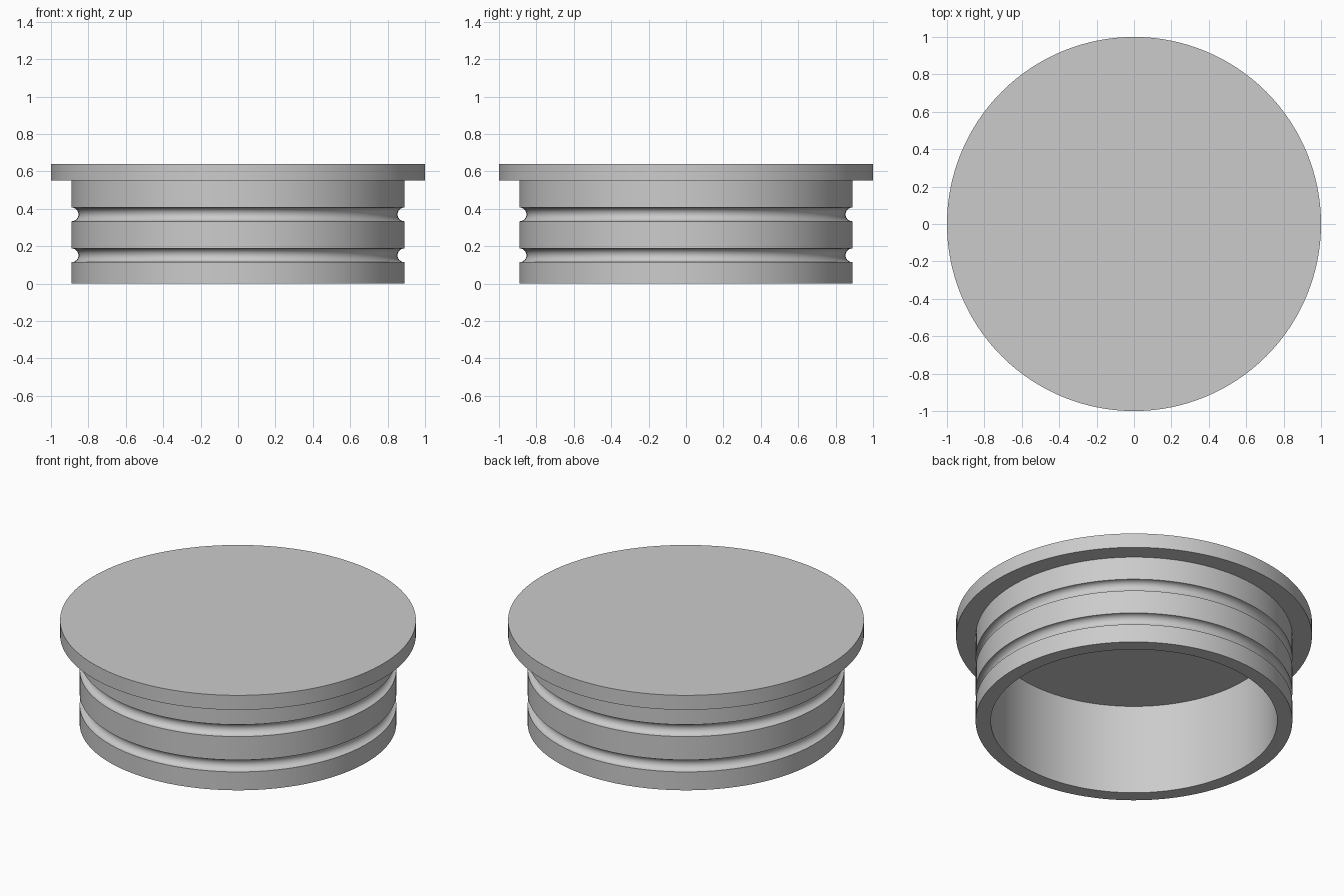
import bpy
import bmesh
from math import cos, sin, pi, radians
from mathutils import Matrix, Vector

default = bpy.data.objects.get("Cube")
if default:
    bpy.data.objects.remove(default, do_unlink=True)

SEGMENTS = 128
BODY_R, BORE_R, FLANGE_R = 0.89, 0.805, 1.0
FLANGE_Z, TOP_Z, CEILING_Z = 0.55, 0.64, 0.56
GROOVE_R = 0.037
GROOVES = (0.151, 0.37)

grey = bpy.data.materials.new("plain grey")
grey.use_nodes = True
colour = (0.6, 0.6, 0.6, 1)
grey.diffuse_color = colour
grey.node_tree.nodes["Principled BSDF"].inputs["Base Color"].default_value = colour


def groove(z, steps=12):
    """Half-round notch cut into the body wall, from bottom to top."""
    return [(BODY_R - GROOVE_R * sin(pi * i / steps),
             z - GROOVE_R * cos(pi * i / steps)) for i in range(steps + 1)]


def revolve(name, profile):
    """Spin an (r, z) profile around the z axis; both ends lie on the axis."""
    bm = bmesh.new()
    verts = [bm.verts.new((r, 0, z)) for r, z in profile]
    edges = [bm.edges.new(pair) for pair in zip(verts, verts[1:])]
    bmesh.ops.spin(bm, geom=verts + edges, cent=(0, 0, 0), axis=(0, 0, 1),
                   angle=2 * pi, steps=SEGMENTS, use_merge=True)
    bmesh.ops.remove_doubles(bm, verts=bm.verts, dist=0.0001)
    bmesh.ops.recalc_face_normals(bm, faces=bm.faces)
    mesh = bpy.data.meshes.new(name)
    bm.to_mesh(mesh)
    bm.free()
    mesh.materials.append(grey)
    obj = bpy.data.objects.new(name, mesh)
    bpy.context.collection.objects.link(obj)
    bpy.ops.object.select_all(action="DESELECT")
    obj.select_set(True)
    bpy.context.view_layer.objects.active = obj
    bpy.ops.object.shade_smooth_by_angle(angle=radians(30))
    return obj


# Hollow plug: bore ceiling, bore wall, grooved outer wall, flange, flat top
profile = [(0, CEILING_Z), (BORE_R, CEILING_Z), (BORE_R, 0), (BODY_R, 0)]
for z in GROOVES:
    profile += groove(z)
profile += [(BODY_R, FLANGE_Z), (FLANGE_R, FLANGE_Z), (FLANGE_R, TOP_Z), (0, TOP_Z)]
revolve("flanged_plug", profile)
